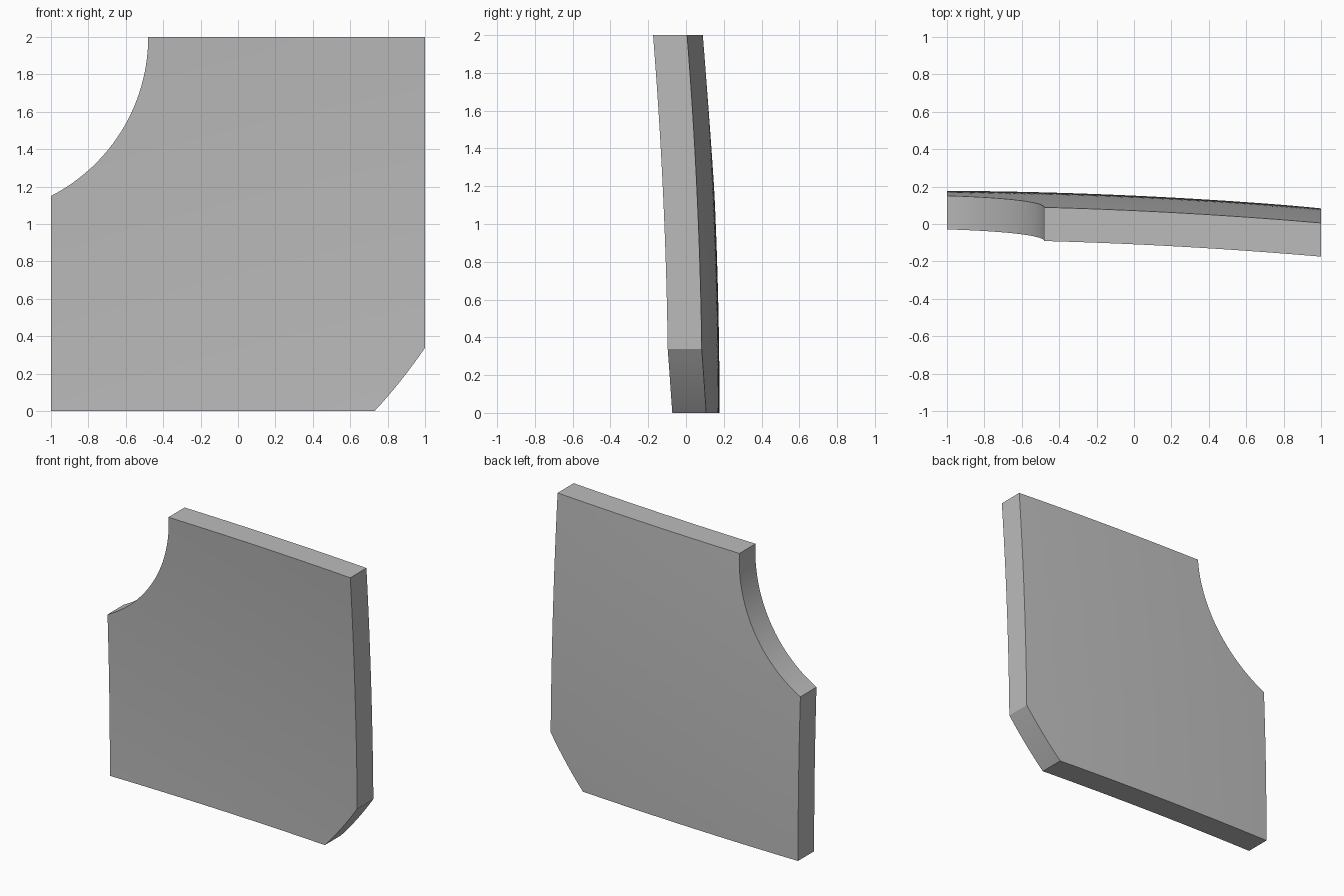
import bpy
import bmesh
import math

if "Cube" in bpy.data.objects:
    bpy.data.objects.remove(bpy.data.objects["Cube"])

THICK = 0.18
CX, CZ = -1.435, 2.0            # shared centre of the notch and corner arcs
R_NOTCH, R_CORNER = 0.955, 2.948
NOTCH_X, CORNER_X = CX + R_NOTCH, 0.73
ROWS = 24


def arc_z(x, radius):
    return CZ - math.sqrt(max(radius ** 2 - (x - CX) ** 2, 0))


def top_z(x):
    return arc_z(x, R_NOTCH) if x < NOTCH_X else 2.0


def bottom_z(x):
    return arc_z(x, R_CORNER) if x > CORNER_X else 0.0


def back_y(x, z):
    # Shallow dome
    return 0.178 - 0.02 * ((x + 1.15) ** 2 + z ** 2)


def spread(a, b, n):
    return [a + (b - a) * i / n for i in range(n)]


# Columns: evenly spaced by angle along the notch, by width elsewhere
start = math.acos((-1 - CX) / R_NOTCH)
xs = [CX + R_NOTCH * math.cos(a) for a in spread(start, 0, 24)]
xs += spread(NOTCH_X, CORNER_X, 20) + spread(CORNER_X, 1, 8) + [1.0]

# Curved panel
bm = bmesh.new()
front, back = [], []
for x in xs:
    lo, hi = bottom_z(x), top_z(x)
    zs = spread(lo, hi, ROWS) + [hi]
    back.append([bm.verts.new((x, back_y(x, z), z)) for z in zs])
    front.append([bm.verts.new((x, back_y(x, z) - THICK, z)) for z in zs])


def strip(a, b):
    for j in range(len(a) - 1):
        bm.faces.new((a[j], b[j], b[j + 1], a[j + 1]))


for grid in (front, back):
    for a, b in zip(grid, grid[1:]):
        strip(a, b)
for end in (0, -1):
    strip(front[end], back[end])                                # side edges
    strip([c[end] for c in front], [c[end] for c in back])      # rims
bmesh.ops.recalc_face_normals(bm, faces=bm.faces)

mesh = bpy.data.meshes.new("curved_panel")
bm.to_mesh(mesh)
bm.free()
panel = bpy.data.objects.new("curved_panel", mesh)
bpy.context.collection.objects.link(panel)

# Material
grey = bpy.data.materials.new("plain grey")
grey.use_nodes = True
colour = (0.5, 0.5, 0.5, 1)
grey.diffuse_color = colour
grey.node_tree.nodes["Principled BSDF"].inputs["Base Color"].default_value = colour
mesh.materials.append(grey)

# Smooth curves, sharp rims
bpy.ops.object.select_all(action="DESELECT")
panel.select_set(True)
bpy.context.view_layer.objects.active = panel
bpy.ops.object.shade_smooth_by_angle(angle=math.radians(30))
